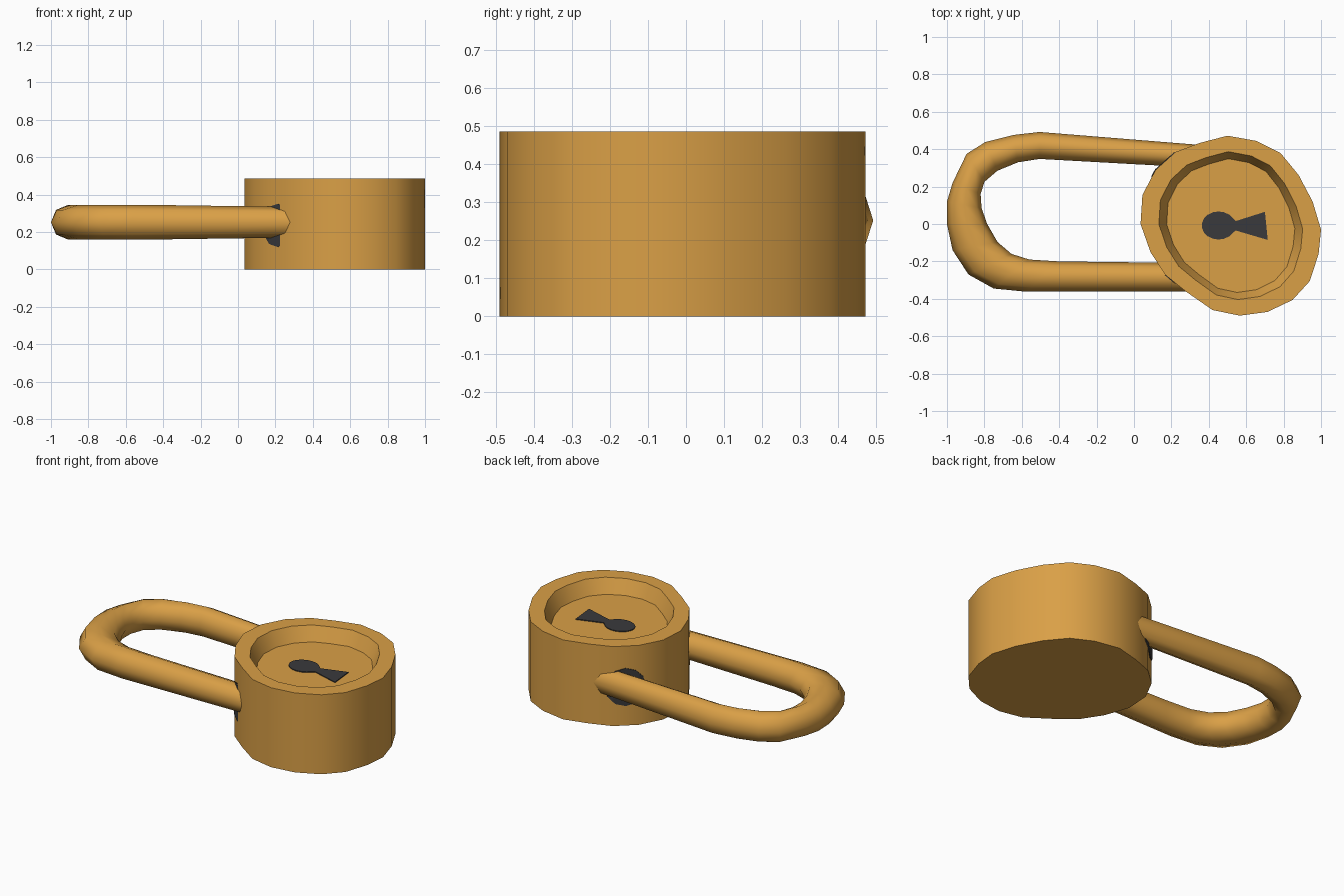
import bpy, bmesh, math
from mathutils import Vector, Matrix

if "Cube" in bpy.data.objects:
    bpy.data.objects.remove(bpy.data.objects["Cube"])


def material(name, rgb):
    m = bpy.data.materials.new(name)
    m.diffuse_color = (*rgb, 1)
    m.use_nodes = True
    m.node_tree.nodes["Principled BSDF"].inputs["Base Color"].default_value = m.diffuse_color
    return m


BRASS = material("warm brass", (0.70, 0.35, 0.062))
DARK = material("dark grey", (0.042, 0.042, 0.045))
CX, CY = 0.517, -0.007


def make(name, rings, mat, smooth=None):
    """Skin a list of equal-sized rings and cap both ends."""
    bm = bmesh.new()
    loops = [[bm.verts.new(p) for p in r] for r in rings]
    n = len(loops[0])
    for a, b in zip(loops, loops[1:]):
        for i in range(n):
            j = (i + 1) % n
            bm.faces.new((a[i], a[j], b[j], b[i]))
    bm.faces.new(loops[0][::-1])
    bm.faces.new(loops[-1])
    bmesh.ops.recalc_face_normals(bm, faces=bm.faces)
    me = bpy.data.meshes.new(name)
    bm.to_mesh(me)
    bm.free()
    me.materials.append(mat)
    ob = bpy.data.objects.new(name, me)
    bpy.context.collection.objects.link(ob)
    if smooth:
        bpy.ops.object.select_all(action='DESELECT')
        ob.select_set(True)
        bpy.context.view_layer.objects.active = ob
        bpy.ops.object.shade_smooth_by_angle(angle=math.radians(smooth))
    return ob


# lock body: slightly uneven 20-sided drum with a tapered recess on top
outline = [(1.0, -.03), (.955, .12), (.88, .262), (.783, .38), (.655, .444),
           (.50, .472), (.35, .433), (.222, .385), (.115, .289), (.045, .155),
           (.035, 0), (.088, -.15), (.168, -.273), (.28, -.363), (.42, -.46),
           (.565, -.49), (.714, -.47), (.848, -.406), (.94, -.305), (.987, -.16)]


def ring(sx, sy, z):
    return [(CX + (x - CX) * sx, CY + (y - CY) * sy, z) for x, y in outline]


make("lock_body", [ring(1, 1, 0), ring(1, 1, .485),
                   ring(.797, .822, .485), ring(.71, .743, .40)], BRASS, 32)

# shackle: octagonal U bar, each station is outer point, inner point
stations = [(.45, .415, .45, .295), (-.505, .492, -.505, .348),
            (-.645, .476, -.62, .33), (-.795, .438, -.73, .285),
            (-.895, .375, -.80, .225), (-.97, .22, -.82, .16),
            (-1, .12, -.815, .085), (-1, 0, -.785, 0),
            (-.97, -.14, -.73, -.096), (-.885, -.27, -.655, -.16),
            (-.75, -.345, -.56, -.19), (-.575, -.362, -.40, -.20),
            (.42, -.362, .42, -.21)]
bar = []
for ox, oy, ix, iy in stations:
    o, i = Vector((ox, oy, 0)), Vector((ix, iy, 0))
    c, h = (o + i) / 2, (o - i) / 2
    rz = .093 if ox < -.4 else .08
    bar.append([c + h * math.cos(k * math.pi / 4)
                + Vector((0, 0, .252 + rz * math.sin(k * math.pi / 4)))
                for k in range(8)])
make("shackle", bar, BRASS, 60)

# dark holes where the shackle enters, trimmed to hug the body surface
trim = make("hole_trim_helper", [ring(1.008, 1.008, 0), ring(1.008, 1.008, .48)], DARK)
trim.hide_render = True
trim.hide_viewport = True
for label, s in (("front", -1), ("back", 1)):
    out = Vector((-1, s, 0)).normalized()
    side = Vector((s, 1, 0)).normalized()
    base = Vector((CX, CY, .235))
    rings = [[base + out * d + side * .115 * math.cos(k * math.pi / 6)
              + Vector((0, 0, .115 * math.sin(k * math.pi / 6))) for k in range(12)]
             for d in (.43, .56)]
    hole = make(label + "_shackle_hole", rings, DARK)
    mod = hole.modifiers.new("hug body", 'BOOLEAN')
    mod.operation = 'INTERSECT'
    mod.solver = 'EXACT'
    mod.object = trim

# keyhole plate on the recess floor
key = [(.452 + .09 * math.cos(math.radians(a)), -.008 + .075 * math.sin(math.radians(a)))
       for a in range(30, 331, 20)]
key += [(.545, -.035), (.715, -.085), (.70, .065), (.545, .016)]
make("keyhole", [[(x, y, z) for x, y in key] for z in (.398, .405)], DARK)
